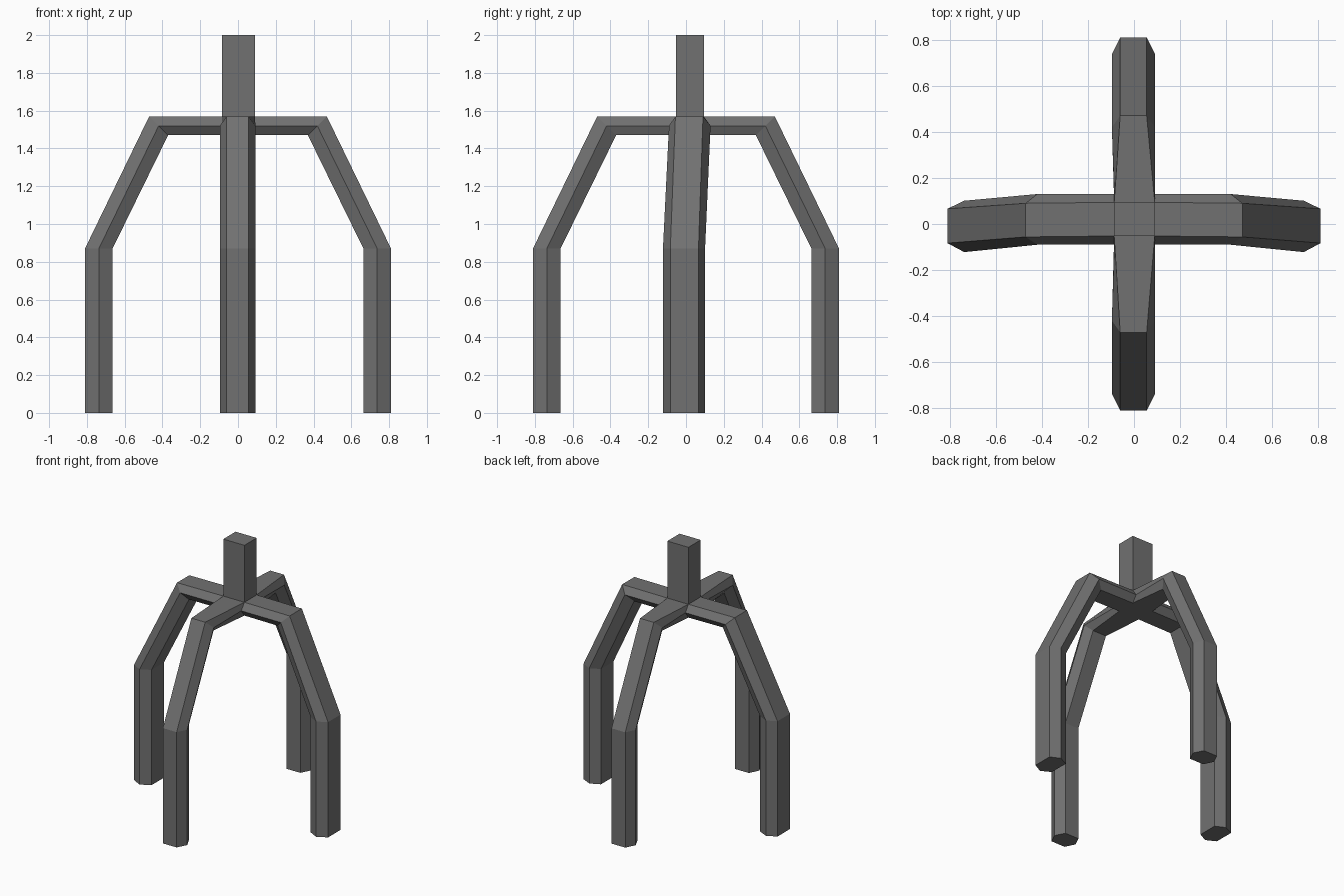
import bpy
import bmesh

cube = bpy.data.objects.get("Cube")
if cube:
    bpy.data.objects.remove(cube, do_unlink=True)

grey = bpy.data.materials.new("dark_grey")
grey.use_nodes = True
grey.diffuse_color = (0.165, 0.165, 0.165, 1)
shader = next(n for n in grey.node_tree.nodes if n.type == "BSDF_PRINCIPLED")
shader.inputs["Base Color"].default_value = grey.diffuse_color

# Hub limits: flat edges and side ridge, as (low, high)
HUB_X = (-0.086, 0.09)
HUB_Y = (-0.052, 0.094)
RIDGE_Y = (-0.09, 0.13)
TOP, MIDDLE, BOTTOM, KNEE, POST_TOP = 1.57, 1.52, 1.47, 0.87, 2.0


def add_object(name, bm):
    bmesh.ops.remove_doubles(bm, verts=bm.verts, dist=0.0005)
    bmesh.ops.recalc_face_normals(bm, faces=bm.faces)
    mesh = bpy.data.meshes.new(name)
    bm.to_mesh(mesh)
    bm.free()
    mesh.materials.append(grey)
    obj = bpy.data.objects.new(name, mesh)
    bpy.context.collection.objects.link(obj)
    return obj


def ring(outer, middle, inner, flat, ridge):
    """Hexagon of (radius, tangent, height) points; each input pair is (radius, height)."""
    corners = [(outer, flat[0]), (outer, flat[1]), (middle, ridge[1]),
               (inner, flat[1]), (inner, flat[0]), (middle, ridge[0])]
    return [(r, t, z) for (r, z), t in corners]


def add_leg(bm, along_x, side, shoulder, lower):
    """Loft hexagons from the hub over the shoulder and knee to the foot."""
    end = 0 if side < 0 else 1
    if along_x:
        root, root_ridge = abs(HUB_X[end]), abs(HUB_X[end])
        hub = (HUB_Y, RIDGE_Y)
    else:
        root, root_ridge = abs(HUB_Y[end]), abs(RIDGE_Y[end])
        hub = (HUB_X, HUB_X)
    sections = [
        ring((root, TOP), (root_ridge, MIDDLE), (root, BOTTOM), *hub),
        ring((0.47, TOP), (0.42, MIDDLE), (0.37, BOTTOM), *shoulder),
        ring((0.81, KNEE), (0.737, KNEE), (0.664, KNEE), *lower),
        ring((0.81, 0), (0.737, 0), (0.664, 0), *lower),
    ]
    loops = []
    for section in sections:
        loops.append([bm.verts.new((side * r, t, z) if along_x else (t, side * r, z))
                      for r, t, z in section])
    for a, b in zip(loops, loops[1:]):
        for i in range(6):
            j = (i + 1) % 6
            bm.faces.new((a[i], a[j], b[j], b[i]))
    bm.faces.new(loops[-1])


def hub_corners(bm, z):
    return [bm.verts.new((HUB_X[i], HUB_Y[j], z))
            for i, j in ((0, 0), (1, 0), (1, 1), (0, 1))]


# Four bent legs joined at the hub
bm = bmesh.new()
for side in (-1, 1):
    add_leg(bm, True, side, ((-0.056, 0.09), RIDGE_Y),
            ((-0.083, 0.066), (-0.122, 0.101)))
    straight = ((-0.06, 0.055), (-0.096, 0.092))
    add_leg(bm, False, side, straight, straight)
bm.faces.new(hub_corners(bm, BOTTOM))
add_object("four_leg_frame", bm)

# Upright post on the hub
bm = bmesh.new()
low, high = hub_corners(bm, TOP), hub_corners(bm, POST_TOP)
for i in range(4):
    j = (i + 1) % 4
    bm.faces.new((low[i], low[j], high[j], high[i]))
bm.faces.new(high)
add_object("center_post", bm)
